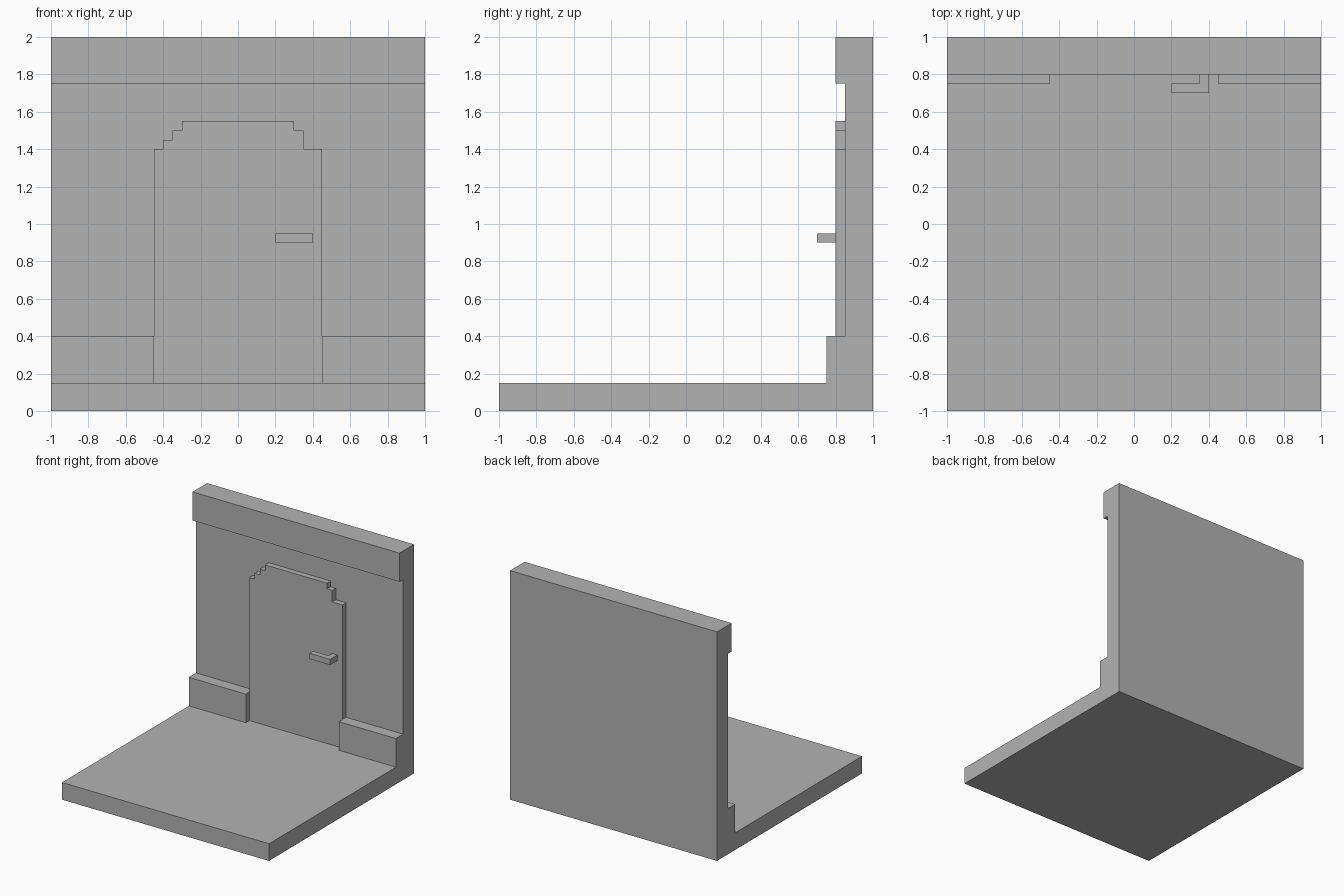
import bpy
import bmesh
from mathutils import Vector

cube = bpy.data.objects.get("Cube")
if cube:
    bpy.data.objects.remove(cube, do_unlink=True)

# Single plain grey for everything
GREY = (0.45, 0.45, 0.45, 1.0)
grey = bpy.data.materials.new("plain grey")
grey.use_nodes = True
grey.diffuse_color = GREY
grey.node_tree.nodes["Principled BSDF"].inputs["Base Color"].default_value = GREY


def extrude_profile(name, points, axis, start, end):
    """Extrude a flat outline along x, y or z; points use the other two axes in order."""
    bm = bmesh.new()
    k = "xyz".index(axis)
    verts = []
    for a, b in points:
        co = [a, b]
        co.insert(k, start)
        verts.append(bm.verts.new(co))
    face = bm.faces.new(verts)
    grown = bmesh.ops.extrude_face_region(bm, geom=[face])["geom"]
    offset = Vector((0, 0, 0))
    offset[k] = end - start
    moved = [v for v in grown if isinstance(v, bmesh.types.BMVert)]
    bmesh.ops.translate(bm, verts=moved, vec=offset)
    bmesh.ops.recalc_face_normals(bm, faces=bm.faces)
    mesh = bpy.data.meshes.new(name)
    bm.to_mesh(mesh)
    bm.free()
    mesh.materials.append(grey)
    obj = bpy.data.objects.new(name, mesh)
    bpy.context.collection.objects.link(obj)
    return obj


# Floor, back wall and top beam share one side profile (y, z)
extrude_profile("floor_and_wall",
                [(-1, 0), (1, 0), (1, 2), (0.8, 2), (0.8, 1.75),
                 (0.85, 1.75), (0.85, 0.15), (-1, 0.15)],
                "x", -1, 1)

# Skirting blocks on both sides of the door
skirting = [(0.75, 0.15), (0.85, 0.15), (0.85, 0.4), (0.75, 0.4)]
for side, x0, x1 in (("left", 0.45, 1), ("right", -1, -0.45)):
    extrude_profile(side + "_skirting", skirting, "x", x0, x1)

# Door with a stepped top, uneven between the two sides (x, z)
extrude_profile("door",
                [(-0.45, 0.15), (0.45, 0.15), (0.45, 1.4), (0.35, 1.4),
                 (0.35, 1.5), (0.3, 1.5), (0.3, 1.55), (-0.3, 1.55),
                 (-0.3, 1.5), (-0.35, 1.5), (-0.35, 1.45), (-0.4, 1.45),
                 (-0.4, 1.4), (-0.45, 1.4)],
                "y", 0.8, 0.85)

# L-shaped door handle (x, y)
extrude_profile("door_handle",
                [(0.2, 0.7), (0.4, 0.7), (0.4, 0.8), (0.35, 0.8),
                 (0.35, 0.75), (0.2, 0.75)],
                "z", 0.9, 0.95)
